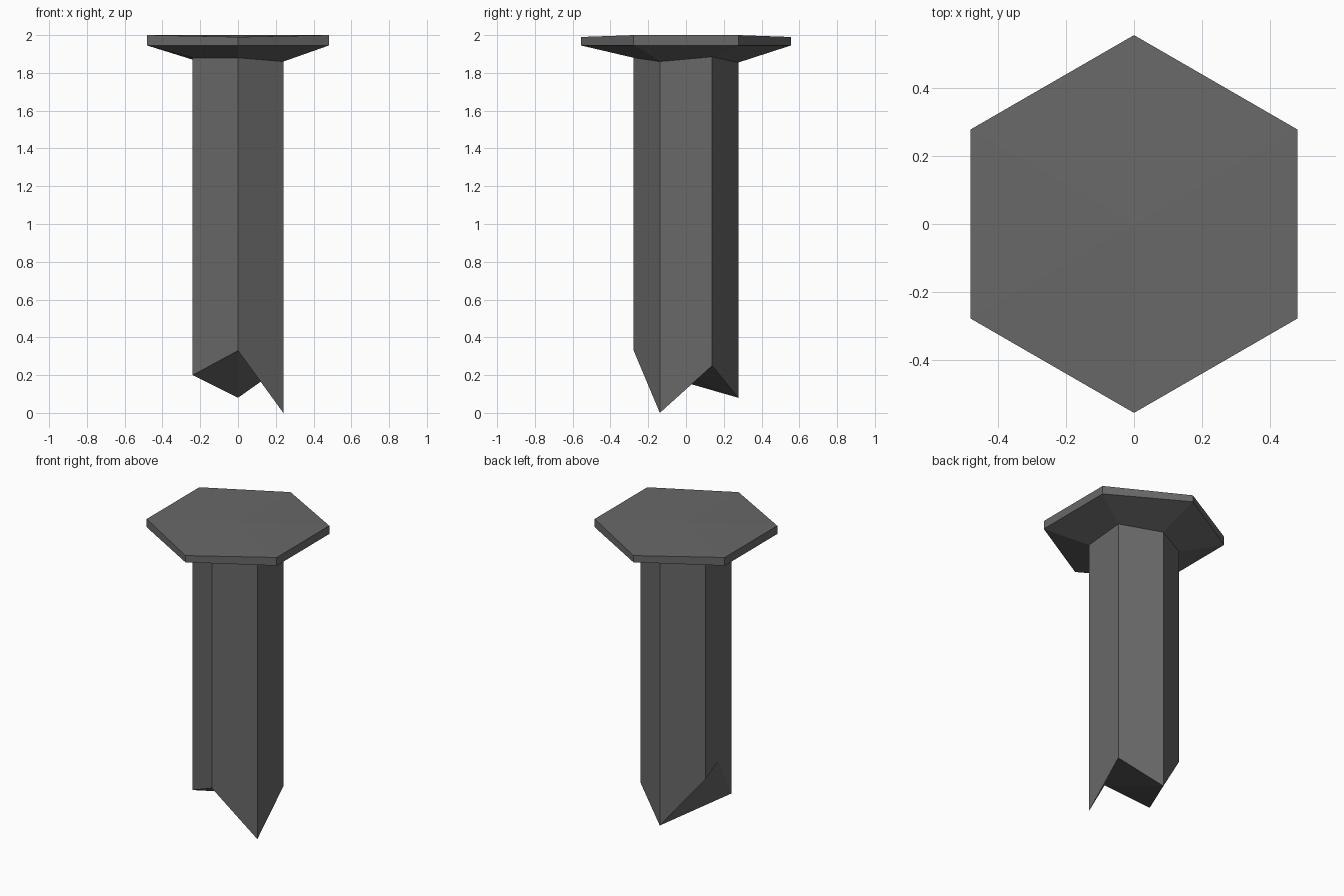
import bpy, bmesh, math

if "Cube" in bpy.data.objects:
    bpy.data.objects.remove(bpy.data.objects["Cube"])

iron = bpy.data.materials.new("dark iron")
iron.diffuse_color = (0.14, 0.14, 0.14, 1)
iron.use_nodes = True
iron.node_tree.nodes["Principled BSDF"].inputs["Base Color"].default_value = iron.diffuse_color


def hex_ring(bm, radius, heights):
    """Six corners, counter-clockwise from the front (-y) corner."""
    ring = []
    for i, z in enumerate(heights):
        a = math.radians(-90 + 60 * i)
        ring.append(bm.verts.new((radius * math.cos(a), radius * math.sin(a), z)))
    return ring


def bridge(bm, lower, upper, skip=()):
    for i in range(6):
        if i not in skip:
            j = (i + 1) % 6
            bm.faces.new((lower[i], lower[j], upper[j], upper[i]))


bm = bmesh.new()

# Rings: broken shaft end, shaft top, head rim
tip = hex_ring(bm, 0.277, (0.33, 0.0, 0.25, 0.08, 0.40, 0.20))
neck = hex_ring(bm, 0.277, (1.88, 1.86, 1.885, 1.855, 1.87, 1.88))
rim_low = hex_ring(bm, 0.555, [1.945] * 6)
rim_top = hex_ring(bm, 0.555, (1.99, 2, 2, 1.99, 2, 2))

# Shaft sides; the left one has a chipped lower edge
bridge(bm, tip, neck, skip=(4,))
chip = bm.verts.new((-0.24, 0.0, 0.47))
bm.faces.new((tip[4], chip, tip[5], neck[5], neck[4]))

# Jagged end
bm.faces.new((tip[0], tip[2], tip[1]))
bm.faces.new((tip[0], tip[3], tip[2]))
bm.faces.new((tip[0], tip[5], tip[3]))
bm.faces.new((tip[3], chip, tip[4]))
bm.faces.new((tip[3], tip[5], chip))

# Head: sloped underside, rim and top fan
bridge(bm, neck, rim_low)
bridge(bm, rim_low, rim_top)
centre = bm.verts.new((0, 0, 2))
for i in range(6):
    bm.faces.new((rim_top[i], rim_top[(i + 1) % 6], centre))

bmesh.ops.recalc_face_normals(bm, faces=bm.faces[:])
mesh = bpy.data.meshes.new("hex_headed_spike")
bm.to_mesh(mesh)
bm.free()
mesh.materials.append(iron)
spike = bpy.data.objects.new("hex_headed_spike", mesh)
bpy.context.collection.objects.link(spike)
